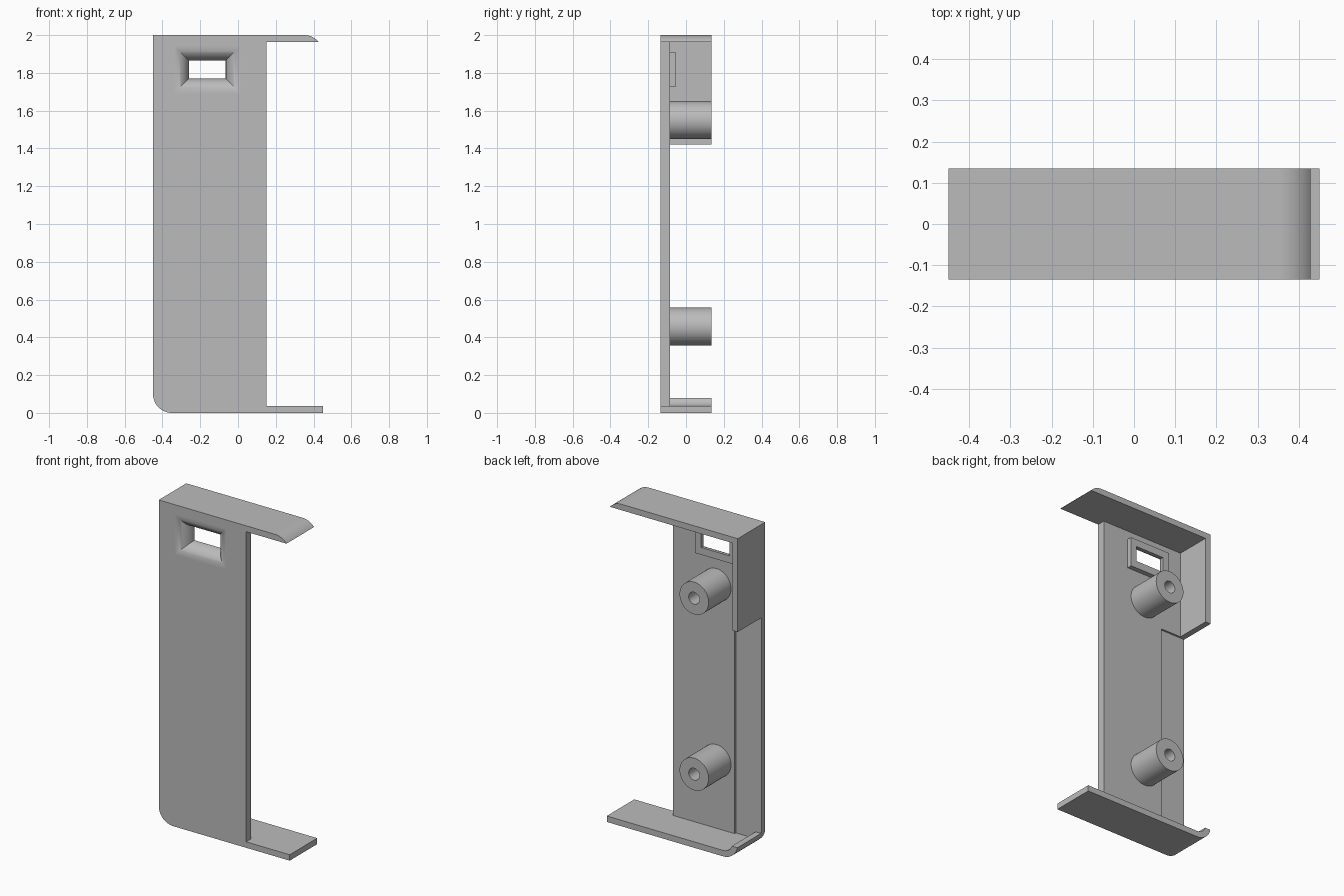
import bpy, bmesh, math

cube = bpy.data.objects.get("Cube")
if cube:
    bpy.data.objects.remove(cube, do_unlink=True)

grey = bpy.data.materials.new("plain grey")
grey.use_nodes = True
COLOR = (0.5, 0.5, 0.5, 1)
grey.diffuse_color = COLOR
grey.node_tree.nodes["Principled BSDF"].inputs["Base Color"].default_value = COLOR

# Overall limits of the case
L, R, FRONT, BACK, TOP = -0.45, 0.45, -0.135, 0.135, 2.0
INNER = -0.085          # back face of the front plate
WALL = 0.037            # thickness of the shelves and side wall
RADIUS = 0.1            # outer corner radius


def loft(name, rings):
    """Closed solid through rings of (x, y, z) points."""
    bm = bmesh.new()
    loops = [[bm.verts.new(p) for p in ring] for ring in rings]
    n = len(loops[0])
    for a, b in zip(loops, loops[1:]):
        for i in range(n):
            j = (i + 1) % n
            bm.faces.new((a[i], a[j], b[j], b[i]))
    bm.faces.new(loops[0])
    bm.faces.new(loops[-1])
    bmesh.ops.recalc_face_normals(bm, faces=bm.faces)
    mesh = bpy.data.meshes.new(name)
    bm.to_mesh(mesh)
    bm.free()
    mesh.materials.append(grey)
    obj = bpy.data.objects.new(name, mesh)
    bpy.context.collection.objects.link(obj)
    return obj


def prism(name, outline, y0=FRONT, y1=BACK):
    return loft(name, [[(x, y, z) for x, z in outline] for y in (y0, y1)])


def rect(x0, x1, z0, z1):
    return [(x0, z0), (x1, z0), (x1, z1), (x0, z1)]


def arc(cx, cz, r, start, end, steps=12):
    angles = [math.radians(start + (end - start) * i / steps) for i in range(steps + 1)]
    return [(cx + r * math.cos(a), cz + r * math.sin(a)) for a in angles]


def combine(target, other, operation):
    other.hide_render = True
    mod = target.modifiers.new("join", 'BOOLEAN')
    mod.operation, mod.object, mod.solver = operation, other, 'EXACT'
    bpy.context.view_layer.objects.active = target
    bpy.ops.object.modifier_apply(modifier=mod.name)
    bpy.data.objects.remove(other, do_unlink=True)


def smooth(obj):
    bpy.ops.object.select_all(action='DESELECT')
    obj.select_set(True)
    bpy.context.view_layer.objects.active = obj
    bpy.ops.object.shade_smooth_by_angle(angle=math.radians(30))
    mod = obj.modifiers.new("even shading", 'WEIGHTED_NORMAL')
    mod.keep_sharp = True


# Front plate with one rounded lower corner
cx, cz = L + RADIUS, RADIUS
plate_outline = arc(cx, cz, RADIUS, 180, 270) + [(0.15, 0), (0.15, TOP), (L, TOP)]
body = prism("case_body", plate_outline, FRONT, INNER)

# Shallow rebate along the open side of the plate
combine(body, prism("rebate_cutter", rect(L - 0.1, -0.275, WALL, 1.42), INNER - 0.012, 0.2), 'DIFFERENCE')

# Bottom shelf curling up into a short lip
inner_r = RADIUS - WALL
lip_z = 0.08
out_a = 180 + math.degrees(math.asin((cz - lip_z) / RADIUS))
in_a = 180 + math.degrees(math.asin((cz - lip_z) / inner_r))
shelf = arc(cx, cz, RADIUS, out_a, 270) + [(R, 0), (R, WALL)] + arc(cx, cz, inner_r, 270, in_a)
combine(body, prism("bottom_shelf", shelf), 'UNION')

# Top shelf with a rounded free end
tip_a = math.degrees(math.asin((RADIUS - WALL) / RADIUS))
roof = [(L, TOP), (L, TOP - WALL)] + arc(R - RADIUS, TOP - RADIUS, RADIUS, tip_a, 90)
combine(body, prism("top_shelf", roof), 'UNION')

# Upper side wall
combine(body, prism("side_wall", rect(L, L + WALL, 1.42, TOP)), 'UNION')

# Raised pad behind the window
PAD_BACK = -0.055
combine(body, prism("window_pad", rect(-0.305, -0.025, 1.725, 1.91), INNER - 0.01, PAD_BACK), 'UNION')

# Window opening flaring out to the front with a rounded edge
flare = PAD_BACK - FRONT
rings = []
for i in range(13):
    a = math.radians(90 * i / 12)
    grow, y = flare * (1 - math.sin(a)), FRONT + flare * (1 - math.cos(a))
    rings.append([(x, y, z) for x, z in rect(-0.26 - grow, -0.065 + grow, 1.77 - grow, 1.865 + grow)])
rings.insert(0, [(x, FRONT - 0.05, z) for x, _, z in rings[0]])
rings.append([(x, 0.0, z) for x, _, z in rings[-1]])
combine(body, loft("window_cutter", rings), 'DIFFERENCE')
smooth(body)

# Two hollow screw posts
for name, z in (("upper_post", 1.55), ("lower_post", 0.457)):
    post = prism(name, arc(-0.15, z, 0.1, 0, 352.5, 47), INNER, BACK)
    combine(post, prism("bore_cutter", arc(-0.15, z, 0.037, 0, 348.75, 31), INNER + 0.01, 0.2), 'DIFFERENCE')
    smooth(post)
